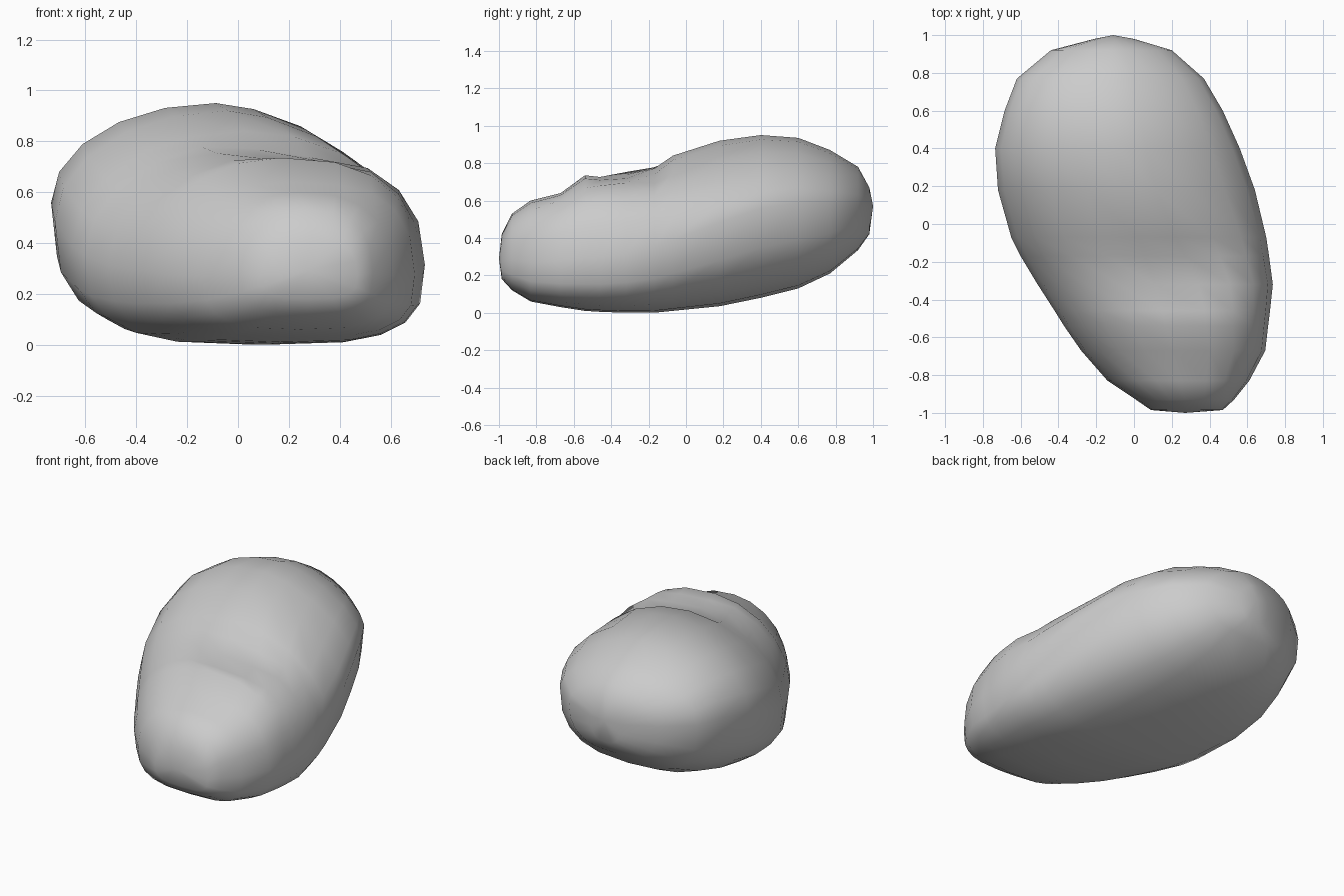
import bpy, bmesh, math

if "Cube" in bpy.data.objects:
    bpy.data.objects.remove(bpy.data.objects["Cube"])

SIDES = 20
# cross-sections from front to back: y, left x, right x, bottom z, top z
SECTIONS = [
    (-0.985, 0.09, 0.47, 0.18, 0.42),
    (-0.93, 0.01, 0.53, 0.12, 0.53),
    (-0.83, -0.14, 0.61, 0.06, 0.60),
    (-0.67, -0.28, 0.695, 0.03, 0.66),
    (-0.54, -0.37, 0.71, 0.01, 0.735),
    (-0.46, -0.42, 0.72, 0.005, 0.75),
    (-0.32, -0.51, 0.735, 0.0, 0.775),
    (-0.17, -0.60, 0.715, 0.0, 0.80),
    (-0.07, -0.65, 0.70, 0.01, 0.84),
    (0.18, -0.72, 0.64, 0.035, 0.92),
    (0.40, -0.735, 0.56, 0.08, 0.95),
    (0.60, -0.685, 0.47, 0.13, 0.935),
    (0.77, -0.62, 0.37, 0.21, 0.87),
    (0.92, -0.44, 0.20, 0.335, 0.78),
    (0.98, -0.21, 0.0, 0.42, 0.67),
]
# depth of the shallow dent at each section it crosses
DENT = {-0.67: 0.02, -0.46: 0.025, -0.32: 0.04, -0.17: 0.04}


def power(v, n):
    return math.copysign(abs(v) ** (2 / n), v)


def section(y, xl, xr, zb, zt):
    c, a = (xl + xr) / 2, (xr - xl) / 2
    t = min(max((y + 0.4) / 0.9, 0), 1)
    zc = zb + (zt - zb) * (0.39 + 0.18 * t)
    points = []
    for i in range(SIDES):
        ang = 2 * math.pi * i / SIDES
        co, si = math.cos(ang), math.sin(ang)
        if si < 0:                     # fuller underside
            n = 3.3 - 0.5 * t if co > 0 else 3.0 - 0.2 * t
        elif co > 0:                   # sloping right shoulder
            n = max(2.5 - 1.6 * t, 1.6)
        else:
            n = 2.0
        x = c + a * power(co, n)
        z = zc + (zt - zc if si > 0 else zc - zb) * power(si, n)
        if si > 0.3:
            u = min(abs(x - 0.24) / 0.28, 1)
            z -= DENT.get(y, 0) * (1 - u ** 3)
        points.append((x, y, z))
    return points


# stone body: loft through the sections, closed at both ends
bm = bmesh.new()
rings = [[bm.verts.new(p) for p in section(*s)] for s in SECTIONS]
for r0, r1 in zip(rings, rings[1:]):
    for i in range(SIDES):
        j = (i + 1) % SIDES
        bm.faces.new((r0[i], r0[j], r1[j], r1[i]))
for ring, tip in ((rings[0], (0.27, -1.0, 0.29)), (rings[-1], (-0.11, 1.0, 0.57))):
    v = bm.verts.new(tip)
    for i in range(SIDES):
        bm.faces.new((ring[i], ring[(i + 1) % SIDES], v))
bmesh.ops.recalc_face_normals(bm, faces=bm.faces)
for f in bm.faces:
    f.smooth = True

mesh = bpy.data.meshes.new("dented_stone")
bm.to_mesh(mesh)
bm.free()
stone = bpy.data.objects.new("dented_stone", mesh)
bpy.context.collection.objects.link(stone)
